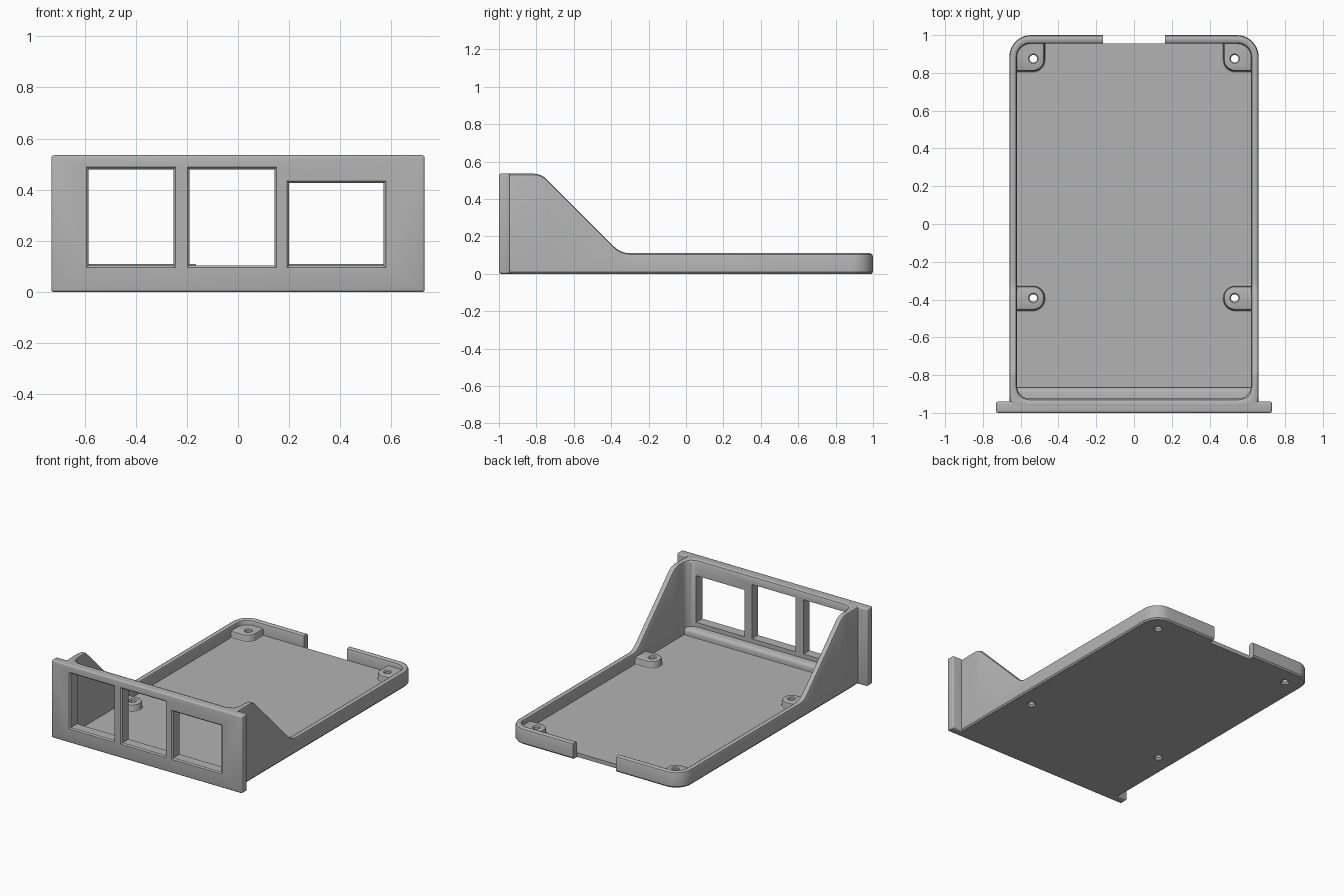
import bpy, bmesh
from math import sin, cos, pi, sqrt

cube = bpy.data.objects.get("Cube")
if cube:
    bpy.data.objects.remove(cube, do_unlink=True)

grey = bpy.data.materials.new("plain_grey")
grey.use_nodes = True
COLOUR = (0.45, 0.45, 0.45, 1)
grey.diffuse_color = COLOUR
grey.node_tree.nodes["Principled BSDF"].inputs["Base Color"].default_value = COLOUR

TOP, RIM, FLOOR, POST = 0.535, 0.11, 0.028, 0.075
PANEL_BACK = -0.94


def finish(name, bm):
    bmesh.ops.recalc_face_normals(bm, faces=bm.faces)
    mesh = bpy.data.meshes.new(name)
    bm.to_mesh(mesh)
    bm.free()
    ob = bpy.data.objects.new(name, mesh)
    bpy.context.collection.objects.link(ob)
    mesh.materials.append(grey)
    return ob


def loft(name, rings):
    """Skin closed rings of equal length and cap both ends."""
    bm = bmesh.new()
    loops = [[bm.verts.new(p) for p in ring] for ring in rings]
    n = len(loops[0])
    for a, b in zip(loops, loops[1:]):
        for i in range(n):
            j = (i + 1) % n
            bm.faces.new((a[i], a[j], b[j], b[i]))
    bm.faces.new(loops[0])
    bm.faces.new(loops[-1])
    return finish(name, bm)


def box(name, lo, hi, bevel=0, pick=None):
    bm = bmesh.new()
    bmesh.ops.create_cube(bm, size=1)
    for v in bm.verts:
        v.co = [l + (c + 0.5) * (h - l) for c, l, h in zip(v.co, lo, hi)]
    if bevel:
        edges = [e for e in bm.edges if pick is None or pick(e)]
        bmesh.ops.bevel(bm, geom=edges, offset=bevel, segments=3, profile=0.5, affect='EDGES')
    return finish(name, bm)


def combine(target, other, operation):
    """Apply a boolean and remove the helper."""
    mod = target.modifiers.new(operation, 'BOOLEAN')
    mod.object, mod.operation, mod.solver = other, operation, 'EXACT'
    bpy.ops.object.select_all(action='DESELECT')
    bpy.context.view_layer.objects.active = target
    target.select_set(True)
    bpy.ops.object.modifier_apply(modifier=mod.name)
    bpy.data.objects.remove(other, do_unlink=True)


def smooth(ob):
    bpy.ops.object.select_all(action='DESELECT')
    bpy.context.view_layer.objects.active = ob
    ob.select_set(True)
    bpy.ops.object.shade_smooth_by_angle(angle=0.6)


def rim_height(y):
    """Low rim that climbs a filleted 45 degree slope to the front."""
    if y < -0.816:
        return TOP
    if y < -0.746:
        return TOP - 0.1 + sqrt(0.01 - (y + 0.816) ** 2)
    if y < -0.385:
        return TOP - (y + 0.775)
    if y < -0.3:
        return RIM + 0.12 - sqrt(0.0144 - (y + 0.3) ** 2)
    return RIM


# Tray outline as matching outer and inner points, front to back on one side
pairs = []
for i in range(9):
    a = -pi / 2 + i * pi / 16
    c, s = cos(a), sin(a)
    m = max(abs(c), abs(s))
    pairs.append(((0.55 + 0.11 * c / m, -0.855 + 0.13 * s / m), (0.55 + 0.07 * c, -0.855 + 0.07 * s)))
side = [-0.816 + 0.07 * i / 6 for i in range(7)] + [-0.385 + 0.085 * i / 6 for i in range(7)]
pairs += [((0.66, y), (0.62, y)) for y in side]
for i in range(11):
    c, s = cos(i * pi / 20), sin(i * pi / 20)
    pairs.append(((0.545 + 0.115 * c, 0.885 + 0.115 * s), (0.545 + 0.075 * c, 0.885 + 0.07 * s)))
pairs += [((-o[0], o[1]), (-n[0], n[1])) for o, n in reversed(pairs)]

# Wall section: fraction across the wall, drop below rim (or fixed height)
section = [(0.2, 0, False), (0, 0.01, False), (0, 0.018, True), (0.1, 0.006, True), (0.35, 0, True),
           (0.65, 0, True), (0.9, 0.006, True), (1, 0.018, True), (1, FLOOR, False)]
rings = []
for t, z, from_rim in section:
    rings.append([(o[0] + t * (n[0] - o[0]), o[1] + t * (n[1] - o[1]),
                   rim_height(n[1]) - z if from_rim else z) for o, n in pairs])
tray = loft("tray", rings)

# Cable gap in the back wall
combine(tray, box("gap_cutter", (-0.165, 0.955, -0.1), (0.165, 1.1, 0.3)), 'DIFFERENCE')

# Front panel with softened edges
panel = box("front_panel", (-0.73, -1, 0), (0.73, PANEL_BACK, TOP), 0.01)


def window_cutter(x0, x1, z0, z1):
    def ring(y, g):
        return [(x0 - g, y, z0 - g), (x1 + g, y, z0 - g), (x1 + g, y, z1 + g), (x0 - g, y, z1 + g)]
    return loft("window_cutter", [ring(-1.01, 0.018), ring(-0.992, 0), ring(-0.88, 0)])


for x0, x1, z1 in ((-0.585, -0.252, 0.48), (-0.19, 0.142, 0.48), (0.2, 0.57, 0.427)):
    for part in (tray, panel):
        combine(part, window_cutter(x0, x1, 0.104, z1), 'DIFFERENCE')


def hole_cutter(x, y):
    """Through hole with a small countersink at both ends."""
    levels = ((-0.01, 0.038), (0.012, 0.02), (POST - 0.006, 0.02), (POST + 0.01, 0.036))
    return loft("hole_cutter", [[(x + r * cos(i * pi / 8), y + r * sin(i * pi / 8), z)
                                 for i in range(16)] for z, r in levels])


def post(name, sx, y0, y1, round_back):
    """Mounting tab from the side wall, with a softened top edge."""
    r = 0.06
    corners = [(y0 + r, -pi / 2)] + ([(y1 - r, 0)] if round_back else [])
    outline = []
    for cy, start in corners:
        outline += [(0.475 + r, cy, start + i * pi / 16) for i in range(9)]
    layers = []
    for inset, z in ((-0.01, 0.015), (-0.01, FLOOR), (-0.003, FLOOR + 0.003), (0, FLOOR + 0.01),
                     (0, POST - 0.01), (0.003, POST - 0.003), (0.01, POST)):
        ring = [(sx * (cx - (r - inset) * cos(a)), cy + (r - inset) * sin(a), z) for cx, cy, a in outline]
        if round_back:
            ends = [(0.64, y1 - inset), (0.64, y0 + inset)]
        else:
            ends = [(0.475 + inset, y1), (0.58, y1), (0.64, y1 - 0.07), (0.64, y0 + inset)]
        # Keep the outline running in one direction
        ring += [(sx * x, y, z) for x, y in ends]
        layers.append(ring)
    return loft(name, layers)


# Four mounting posts, mirrored left and right
for label, sx in (("left", 1), ("right", -1)):
    for place, y0, y1, hole_y, rounded in (("front", -0.455, -0.33, -0.392, True),
                                           ("back", 0.81, 0.97, 0.875, False)):
        tab = post(f"{place}_{label}_post", sx, y0, y1, rounded)
        for part in (tray, tab):
            combine(part, hole_cutter(sx * 0.533, hole_y), 'DIFFERENCE')
        smooth(tab)

# Rounded step along the foot of the front wall
step = box("front_step", (-0.63, -0.935, 0.015), (0.63, -0.865, POST), 0.025,
           lambda e: all(v.co.z > 0.05 and v.co.y > -0.9 for v in e.verts))

for ob in (tray, panel, step):
    smooth(ob)
